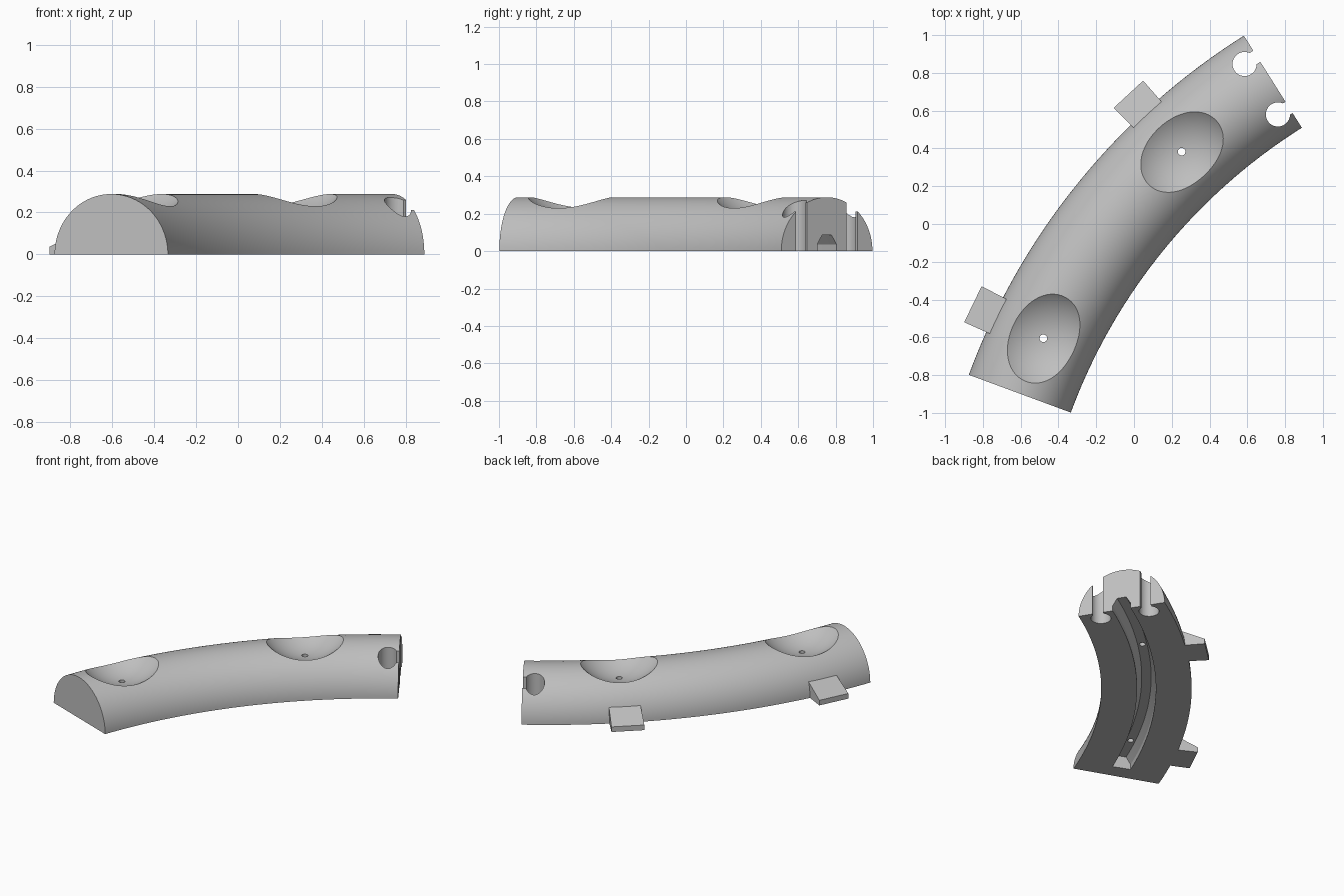
import bpy, bmesh
from math import radians, degrees, sin, cos, pi
from mathutils import Vector, Matrix

if "Cube" in bpy.data.objects:
    bpy.data.objects.remove(bpy.data.objects["Cube"])

# Arc that the whole track follows
CX, CY, R = 2.498, -2.046, 3.308
START, END = 20.3, 57.8
TUBE = 0.288
DIMPLES = (25.82, 47.24)

grey = bpy.data.materials.new("plain grey")
grey.use_nodes = True
colour = (0.52, 0.52, 0.52, 1)
grey.diffuse_color = colour
grey.node_tree.nodes["Principled BSDF"].inputs["Base Color"].default_value = colour


def on_arc(angle, offset=0, z=0):
    t = radians(angle)
    return Vector((CX - (R + offset) * cos(t), CY + (R + offset) * sin(t), z))


def finish(name, bm):
    bmesh.ops.recalc_face_normals(bm, faces=bm.faces)
    mesh = bpy.data.meshes.new(name)
    bm.to_mesh(mesh)
    bm.free()
    mesh.materials.append(grey)
    ob = bpy.data.objects.new(name, mesh)
    bpy.context.collection.objects.link(ob)
    return ob


def sweep(name, profile, a0, a1, steps):
    """Closed (offset, z) profile swept along the arc, capped at both ends."""
    bm = bmesh.new()
    rings = [[bm.verts.new(on_arc(a0 + (a1 - a0) * i / steps, o, z)) for o, z in profile]
             for i in range(steps + 1)]
    n = len(profile)
    for p, q in zip(rings, rings[1:]):
        for k in range(n):
            bm.faces.new((p[k], p[(k + 1) % n], q[(k + 1) % n], q[k]))
    bm.faces.new(rings[0])
    bm.faces.new(rings[-1])
    return finish(name, bm)


def cylinder(name, centre, radius, depth):
    bm = bmesh.new()
    bmesh.ops.create_cone(bm, cap_ends=True, segments=40, radius1=radius, radius2=radius,
                          depth=depth, matrix=Matrix.Translation(centre))
    return finish(name, bm)


# Half-round curved body
half_round = [(TUBE * cos(pi * i / 48), TUBE * sin(pi * i / 48)) for i in range(49)]
body = sweep("curved_body", half_round, START, END, 60)
cutters = []

# Underside channel, closed near the front and open at the back
channel = [(-0.06, -0.1), (0.06, -0.1), (0.06, 0.036), (0.03, 0.086), (-0.03, 0.086), (-0.06, 0.036)]
cutters.append(sweep("channel_cutter", channel, START + 1.9, END + 1, 60))

# Round dimples in the top, each with a small drain hole
for angle in DIMPLES:
    bm = bmesh.new()
    bmesh.ops.create_uvsphere(bm, u_segments=80, v_segments=48, radius=0.34,
                              matrix=Matrix.Translation(on_arc(angle, 0, 0.522)))
    cutters.append(finish("dimple_cutter", bm))
    cutters.append(cylinder("drain_cutter", on_arc(angle, 0, 0.2), 0.02, 0.6))

# Keyhole sockets in the back end
for side in (-1, 1):
    offset = side * 0.16
    cutters.append(cylinder("socket_cutter", on_arc(56.53, offset, 0.2), 0.064, 0.8))
    slot = [(offset - 0.035, -0.2), (offset + 0.035, -0.2), (offset + 0.035, 0.6), (offset - 0.035, 0.6)]
    cutters.append(sweep("slot_cutter", slot, 56.53, END + 1, 1))

for cutter in cutters:
    cutter.hide_render = True
    mod = body.modifiers.new(cutter.name, "BOOLEAN")
    mod.operation = "DIFFERENCE"
    mod.solver = "EXACT"
    mod.object = cutter

# Bake the cuts and remove the cutters
depsgraph = bpy.context.evaluated_depsgraph_get()
baked = bpy.data.meshes.new_from_object(body.evaluated_get(depsgraph))
body.modifiers.clear()
body.data = baked
for cutter in cutters:
    bpy.data.objects.remove(cutter)

# Sloped label tabs beside each dimple
wedge = [(0.25, 0), (0.416, 0), (0.416, 0.036), (0.268, 0.105), (0.25, 0.105)]
half = degrees(0.104 / (R + 0.35))
for name, angle in zip(("front_tab", "back_tab"), DIMPLES):
    sweep(name, wedge, angle - half, angle + half, 1)

# Smooth the round surfaces, keep the cut edges crisp
bpy.ops.object.select_all(action="DESELECT")
body.select_set(True)
bpy.context.view_layer.objects.active = body
bpy.ops.object.shade_smooth_by_angle(angle=radians(25))
